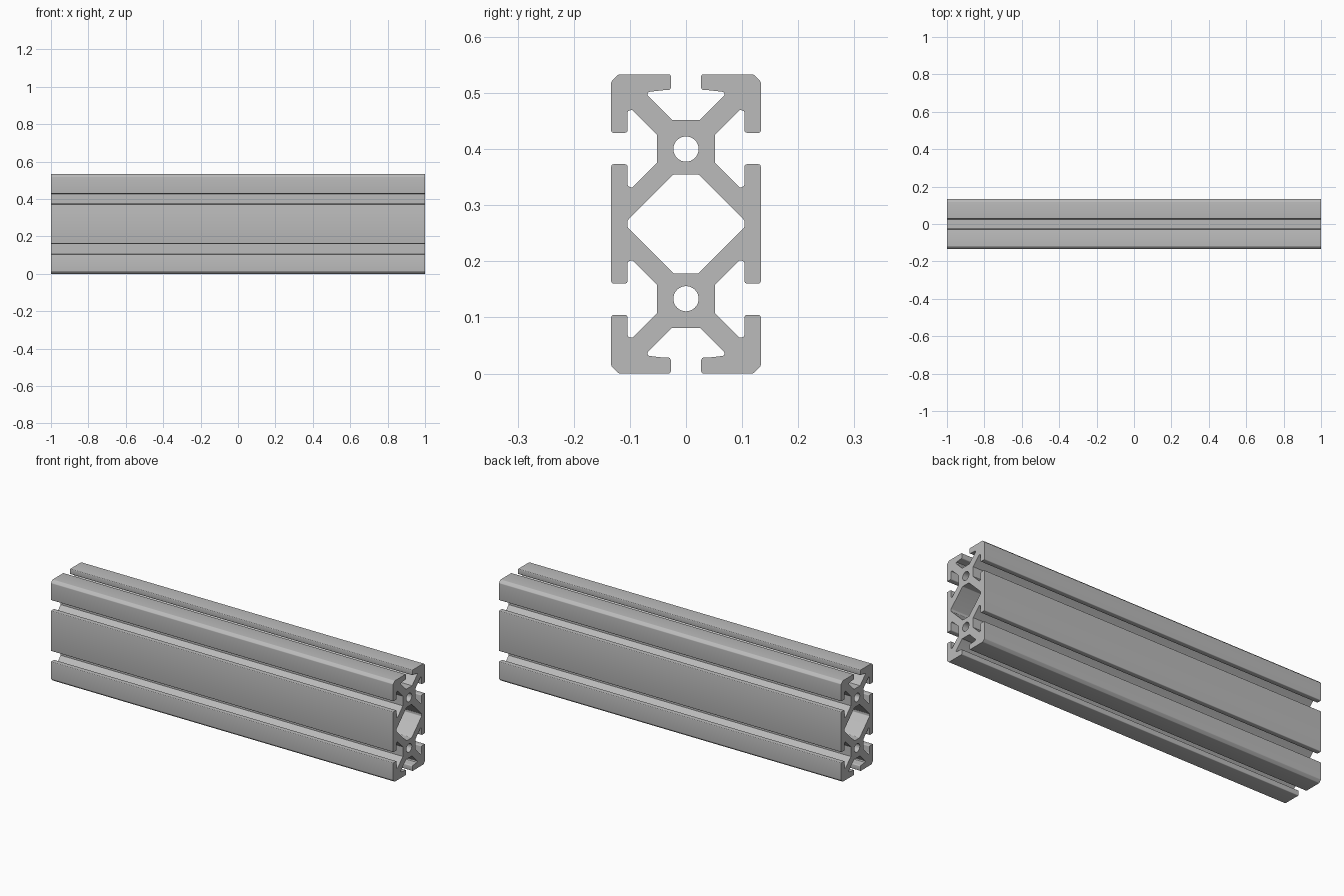
import bpy, bmesh, math
from mathutils import Matrix, Vector

cube = bpy.data.objects.get("Cube")
if cube:
    bpy.data.objects.remove(cube)

LENGTH, MID = 2.0, 0.2667

aluminium = bpy.data.materials.new("aluminium grey")
aluminium.use_nodes = True
colour = (0.5, 0.5, 0.5, 1)
aluminium.diffuse_color = colour
aluminium.node_tree.nodes["Principled BSDF"].inputs["Base Color"].default_value = colour


def fillet(corners, steps=4):
    """Round each corner (x, y, radius) of a closed outline."""
    out = []
    for i, (x, y, r) in enumerate(corners):
        p = Vector((x, y))
        if r == 0:
            out.append(p)
            continue
        a = (Vector(corners[i - 1][:2]) - p).normalized()
        b = (Vector(corners[(i + 1) % len(corners)][:2]) - p).normalized()
        half = a.angle(b) / 2
        centre = p + (a + b).normalized() * (r / math.sin(half))
        start = p + a * (r / math.tan(half)) - centre
        end = p + b * (r / math.tan(half)) - centre
        for k in range(steps + 1):
            out.append(centre + start.slerp(end, k / steps).normalized() * r)
    return out


def four_way(quarter):
    """Mirror an upper right quarter outline, running clockwise, into all four."""
    right = quarter + [(x, -y, r) for x, y, r in reversed(quarter)]
    return right + [(-x, y, r) for x, y, r in reversed(right)]


# Quarter of the outer profile, from the top slot floor to the side web
outer = four_way([(x, z - MID, r) for x, z, r in [
    (0.025, 0.452, 0),
    (0.072, 0.499, 0.005), (0.066, 0.502, 0), (0.040, 0.505, 0),   # top slot pocket
    (0.027, 0.505, 0.005), (0.027, 0.5333, 0.004),                 # top lip
    (0.120, 0.5333, 0.006), (0.1333, 0.520, 0.006),                # outer corner
    (0.1333, 0.429, 0.004), (0.104, 0.429, 0.005),                 # upper side lip
    (0.104, 0.468, 0.004), (0.096, 0.470, 0.004),
    (0.052, 0.426, 0), (0.052, 0.375, 0),                          # side slot floor
    (0.096, 0.331, 0.004), (0.104, 0.334, 0.004),
    (0.104, 0.373, 0.005), (0.1333, 0.373, 0.004),                 # lower side lip
]])

# Central diamond cavity
cavity = four_way([(0.022, 0.355 - MID, 0.004), (0.104, 0.273 - MID, 0.004)])


def bore(z, radius=0.0225, sides=32):
    turn = 2 * math.pi / sides
    return [Vector((radius * math.cos(i * turn), z + radius * math.sin(i * turn)))
            for i in range(sides)]


# Extruded section with its cavity and two bores
curve = bpy.data.curves.new("section", 'CURVE')
curve.dimensions = '2D'
curve.fill_mode = 'BOTH'
curve.extrude = LENGTH / 2
for loop in (fillet(outer), fillet(cavity), bore(MID / 2), bore(-MID / 2)):
    spline = curve.splines.new('POLY')
    spline.points.add(len(loop) - 1)
    for point, co in zip(spline.points, loop):
        point.co = (co.x, co.y, 0, 1)
    spline.use_cyclic_u = True

rail = bpy.data.objects.new("slotted_rail", curve)
bpy.context.collection.objects.link(rail)
bpy.ops.object.select_all(action='DESELECT')
rail.select_set(True)
bpy.context.view_layer.objects.active = rail
bpy.ops.object.convert(target='MESH')
rail = bpy.context.object
rail.name = "slotted_rail"

# Lay the section along x and stand it on the ground
mesh = rail.data
mesh.transform(Matrix(((0, 0, 1, 0), (1, 0, 0, 0), (0, 1, 0, MID), (0, 0, 0, 1))))
bm = bmesh.new()
bm.from_mesh(mesh)
bmesh.ops.remove_doubles(bm, verts=bm.verts, dist=0.00005)
bmesh.ops.recalc_face_normals(bm, faces=bm.faces)
bm.to_mesh(mesh)
bm.free()
mesh.materials.clear()
mesh.materials.append(aluminium)
bpy.ops.object.shade_smooth_by_angle(angle=math.radians(30))
